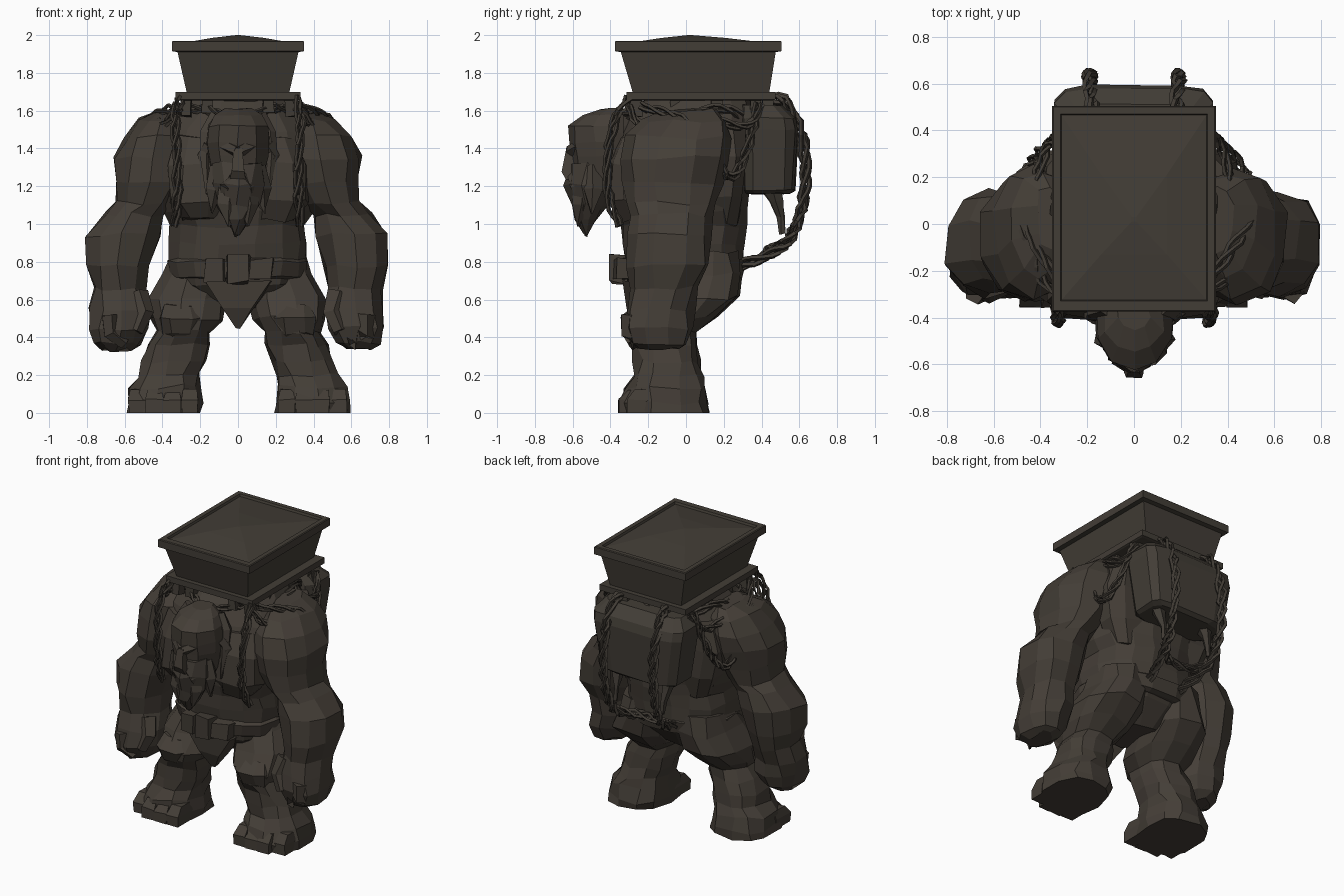
import bpy, bmesh, math, random
from mathutils import Vector

random.seed(7)

def mat(name, col):
    m = bpy.data.materials.new(name)
    m.diffuse_color = (*col, 1)
    return m

STONE = mat("dark stone skin", (0.058, 0.048, 0.038))
WOOD = mat("dark wood", (0.055, 0.047, 0.037))
VINE = mat("dark rope", (0.052, 0.044, 0.035))

def skin(name, rings, m, jit=0.0):
    """Join a list of equal-sized point rings into a capped, flat-shaded mesh."""
    bm = bmesh.new()
    rows = []
    for ring in rings:
        row = []
        for p in ring:
            j = Vector([random.uniform(-jit, jit) for _ in range(3)])
            if p[2] < 0.02:
                j.z = 0
            row.append(bm.verts.new(Vector(p) + j))
        rows.append(row)
    n = len(rows[0])
    for a, b in zip(rows, rows[1:]):
        for i in range(n):
            bm.faces.new((a[i], a[(i + 1) % n], b[(i + 1) % n], b[i]))
    bm.faces.new(rows[0])
    bm.faces.new(rows[-1])
    bmesh.ops.recalc_face_normals(bm, faces=bm.faces)
    me = bpy.data.meshes.new(name)
    bm.to_mesh(me)
    bm.free()
    me.materials.append(m)
    ob = bpy.data.objects.new(name, me)
    bpy.context.collection.objects.link(ob)
    return ob

def loft(name, secs, n=10, m=STONE, jit=0.012, s=1, e=0.8):
    """Stack of horizontal sections (cx, cy, z, rx, ry); e < 1 is boxy, e > 1 pointed."""
    rings = []
    for cx, cy, z, rx, ry in secs:
        ring = []
        for i in range(n):
            a = 2 * math.pi * (i + 0.5) / n
            c, d = math.cos(a), math.sin(a)
            ring.append((s * (cx + rx * math.copysign(abs(c) ** e, c)),
                         cy + ry * math.copysign(abs(d) ** e, d), z))
        rings.append(ring)
    return skin(name, rings, m, jit)

def rects(name, secs, m=WOOD, jit=0.0):
    """Stack of rectangles: (z, x0, x1, y0, y1)."""
    return skin(name, [[(x0, y0, z), (x1, y0, z), (x1, y1, z), (x0, y1, z)]
                       for z, x0, x1, y0, y1 in secs], m, jit)

def box(name, x0, x1, y0, y1, z0, z1, m=WOOD, jit=0.0):
    return rects(name, [(z0, x0, x1, y0, y1), (z1, x0, x1, y0, y1)], m, jit)

def tube(name, pts, radii, n=5, m=STONE, jit=0.0):
    pts = [Vector(p) for p in pts]
    rings = []
    for i, p in enumerate(pts):
        t = (pts[min(i + 1, len(pts) - 1)] - pts[max(i - 1, 0)]).normalized()
        ref = Vector((0.31, 0.17, 0.93)) if abs(t.z) < 0.8 else Vector((0.95, 0.2, 0.1))
        u = t.cross(ref).normalized()
        v = t.cross(u)
        r = radii[i] if isinstance(radii, (list, tuple)) else radii
        rings.append([p + r * (u * math.cos(2 * math.pi * k / n) + v * math.sin(2 * math.pi * k / n))
                      for k in range(n)])
    return skin(name, rings, m, jit)

def rope(name, ctrl, rad=0.02, s=1):
    """Three strands twisted round a smooth path."""
    c = [Vector((p[0] * s, p[1], p[2])) for p in ctrl]
    c = [2 * c[0] - c[1]] + c + [2 * c[-1] - c[-2]]
    path = []
    for p0, p1, p2, p3 in zip(c, c[1:], c[2:], c[3:]):
        k = max(2, int((p2 - p1).length / 0.03))
        for i in range(k):
            t = i / k
            path.append(0.5 * (2 * p1 + (p2 - p0) * t + (2 * p0 - 5 * p1 + 4 * p2 - p3) * t * t
                               + (3 * p1 - p0 - 3 * p2 + p3) * t ** 3))
    path.append(c[-2])
    ref = Vector((0.61, 0.53, 0.59))
    for strand in range(3):
        pts = []
        for i, p in enumerate(path):
            t = (path[min(i + 1, len(path) - 1)] - path[max(i - 1, 0)]).normalized()
            u = t.cross(ref).normalized()
            v = t.cross(u)
            a = strand * 2.094 + i * 0.6
            r = rad * random.uniform(0.5, 1.2)
            pts.append(p + u * math.cos(a) * r + v * math.sin(a) * r)
        tube(name, pts, rad * 0.55, 4, VINE)

# torso
loft("torso", [(0, -.03, .56, .16, .15), (0, -.02, .68, .34, .26), (0, 0, .79, .37, .31),
               (0, -.01, .90, .37, .325), (0, -.01, .99, .36, .33), (0, -.02, 1.07, .40, .35),
               (0, -.02, 1.22, .44, .36), (0, -.02, 1.36, .45, .36), (0, .01, 1.49, .42, .35),
               (0, .04, 1.59, .33, .33), (0, .06, 1.66, .28, .30)], 16)

# belt, buckle and loincloth
loft("belt", [(0, -.01, .71, .34, .28), (0, -.01, .72, .365, .315),
              (0, -.01, .80, .375, .33), (0, -.01, .82, .36, .30)], 16, jit=.006)
box("belt_buckle", -.06, .06, -.40, -.30, .69, .83, STONE, .012)
for s in (-1, 1):
    box("belt_plate", s * .07, s * .18, -.375, -.29, .70, .82, STONE, .012)
rects("loincloth", [(.45, -.01, .01, -.27, -.24), (.55, -.08, .08, -.31, -.2),
                    (.70, -.18, .18, -.33, -.2)], STONE, .008)

for s in (-1, 1):
    # arms with shoulders and fists
    loft("arm", [(.36, .02, 1.60, .06, .14), (.40, 0, 1.55, .12, .22), (.42, -.03, 1.46, .18, .28),
                 (.44, -.05, 1.35, .215, .285), (.46, -.07, 1.22, .19, .26), (.50, -.07, 1.11, .155, .23),
                 (.555, -.07, 1.05, .155, .21), (.61, -.08, .94, .195, .22), (.63, -.09, .78, .175, .22),
                 (.625, -.11, .66, .145, .18), (.62, -.14, .55, .165, .18), (.63, -.15, .45, .155, .18),
                 (.64, -.15, .37, .12, .15), (.64, -.15, .335, .07, .10)], 10, jit=.014, s=s, e=.9)
    tube("thumb", [(s * .53, -.22, .63), (s * .50, -.26, .53), (s * .54, -.28, .43)],
         [.06, .055, .04], 5, jit=.004)
    tube("curled_fingers", [(s * .68, -.29, .52), (s * .67, -.29, .42), (s * .60, -.27, .37)],
         [.05, .05, .04], 5, jit=.006)
    # legs
    loft("leg", [(.20, .06, .85, .16, .22), (.225, .05, .73, .175, .25), (.265, .01, .61, .205, .27),
                 (.275, -.08, .50, .19, .24), (.29, -.13, .43, .15, .18), (.315, -.11, .36, .17, .17),
                 (.34, -.10, .27, .17, .175), (.36, -.10, .20, .165, .185), (.39, -.105, .14, .185, .215),
                 (.395, -.11, .05, .20, .235), (.395, -.11, 0, .20, .235)], 11, s=s, jit=.014)
    for i in range(4):
        x = s * (.255 + i * .093)
        y = -.355 + (.04 if i == 3 else 0)
        rects("toe", [(0, x - .044, x + .044, y, -.15), (.07, x - .046, x + .046, y, -.15),
                      (.125, x - .035, x + .035, y + .05, -.15)], STONE, .005)
    # knee cap
    loft("knee", [(.30, -.22, .57, .09, .06), (.30, -.26, .50, .12, .09), (.30, -.24, .42, .11, .07),
                  (.30, -.2, .37, .07, .05)], 8, s=s, jit=.008)
    # chest slab
    loft("chest_muscle", [(.18, -.26, 1.02, .12, .10), (.20, -.28, 1.12, .18, .12),
                          (.20, -.28, 1.32, .18, .12), (.18, -.24, 1.46, .14, .10)], 9, s=s, jit=.016)
    # broad muscles at the back of the shoulders
    loft("back_muscle", [(.22, .18, 1.00, .10, .09), (.26, .20, 1.15, .14, .11), (.28, .21, 1.35, .16, .11),
                         (.26, .20, 1.52, .13, .12)], 8, s=s)

# head
loft("head", [(0, -.38, 1.61, .07, .07), (0, -.42, 1.575, .13, .13), (0, -.44, 1.52, .165, .18),
              (0, -.43, 1.43, .175, .19), (0, -.42, 1.36, .165, .19), (0, -.43, 1.25, .14, .17),
              (0, -.46, 1.17, .12, .12)], 10, jit=.006, e=1.05)
rects("nose", [(1.24, -.04, .04, -.635, -.52), (1.28, -.035, .035, -.66, -.52),
               (1.40, -.02, .02, -.63, -.52)], STONE, .004)
# beard mass
loft("beard", [(0, -.48, 1.32, .14, .14), (0, -.51, 1.21, .145, .13), (0, -.51, 1.10, .115, .095),
               (0, -.53, 1.02, .06, .06), (-.005, -.53, .935, .006, .006)], 10, jit=.012, e=1.05)
for s in (-1, 1):
    # brow and ears
    tube("brow", [(s * .005, -.615, 1.385), (s * .07, -.56, 1.415), (s * .135, -.49, 1.44)],
         [.03, .035, .02], 5)
    tube("ear", [(s * .15, -.40, 1.42), (s * .185, -.38, 1.36), (s * .175, -.40, 1.27)], [.04, .035, .012], 5)
    # moustache, beard and side locks
    tube("moustache", [(s * .02, -.60, 1.25), (s * .06, -.57, 1.20), (s * .08, -.55, 1.10)],
         [.035, .04, .006], 5, jit=.004)
    tube("beard_lock", [(s * .10, -.49, 1.30), (s * .125, -.49, 1.18), (s * .14, -.50, 1.06)],
         [.05, .05, .006], 5, jit=.006)
    tube("beard_lock", [(s * .05, -.54, 1.22), (s * .06, -.55, 1.10), (s * .05, -.57, .99)],
         [.05, .055, .006], 5, jit=.006)
    tube("hair_lock", [(s * .12, -.36, 1.58), (s * .165, -.37, 1.48), (s * .175, -.39, 1.36), (s * .165, -.42, 1.16)],
         [.03, .04, .035, .006], 5, jit=.005)

# tray carried on the back, with mounded top
rects("tray", [(1.69, -.27, .27, -.28, .44), (1.91, -.32, .32, -.345, .475),
               (1.915, -.35, .35, -.375, .505), (1.965, -.35, .35, -.375, .505),
               (1.97, -.345, .345, -.37, .50), (1.97, -.315, .315, -.33, .47),
               (1.955, -.31, .31, -.325, .465)])
rects("tray_mound", [(1.95, -.31, .31, -.325, .465), (1.955, -.31, .31, -.325, .465),
                     (1.985, -.14, .14, -.13, .21), (2.0, -.01, .01, .01, .03)])
rects("tray_base", [(1.655, -.32, .32, -.305, .46), (1.66, -.33, .33, -.315, .475),
                    (1.70, -.33, .33, -.315, .475)])
# pegs under the tray
for s in (-1, 1):
    for y in (-.26, -.05, .16, .37):
        box("tray_peg", s * .25, s * .30, y - .03, y + .03, 1.57, 1.66, jit=.006)
    for y in (-.27, .43):
        box("tray_peg", s * .13, s * .19, y - .03, y + .03, 1.59, 1.66, jit=.006)

# back pack with chamfered corners
loft("back_pack", [(0, .43, 1.16, .26, .12), (0, .435, 1.18, .29, .145), (0, .44, 1.50, .345, .155),
                   (0, .435, 1.56, .345, .15), (0, .40, 1.63, .29, .11)], 12, WOOD, .005, e=.42)

for s in (-1, 1):
    # rope slung behind the pack, hung to the lower back
    rope("back_rope", [(.16, .42, 1.66), (.18, .52, 1.655), (.19, .60, 1.50), (.19, .635, 1.30), (.19, .61, 1.08),
                       (.18, .54, .91), (.15, .42, .83), (.12, .29, .78)], .024, s)
    tube("hanging_tassel", [(s * .19, .46, 1.18), (s * .19, .48, 1.12), (s * .18, .50, 1.04), (s * .18, .51, .95)],
         [.05, .035, .02, .015], 5, VINE, .006)
    # rope down the chest
    rope("chest_rope", [(.31, -.30, 1.67), (.33, -.38, 1.54), (.325, -.415, 1.35), (.32, -.41, 1.15),
                        (.335, -.35, .99)], .02, s)
    # rope loops over the shoulder
    rope("shoulder_rope", [(.32, -.24, 1.62), (.42, -.10, 1.59), (.50, .03, 1.53), (.505, .13, 1.42),
                           (.47, .22, 1.25), (.42, .29, 1.30), (.37, .34, 1.46), (.32, .38, 1.64)], .02, s)
    rope("shoulder_rope", [(.31, -.30, 1.62), (.39, -.24, 1.53), (.43, -.10, 1.55), (.42, .12, 1.55),
                           (.38, .32, 1.52), (.31, .40, 1.63)], .018, s)
# ropes tying the two sides together
rope("lower_back_rope", [(-.19, .52, .90), (-.08, .44, .86), (.08, .44, .86), (.19, .52, .90)], .02)
ring = []
for i in range(25):
    a = 2 * math.pi * i / 24
    ring.append((.335 * math.cos(a), .05 + .37 * math.sin(a), 1.585 + .03 * math.sin(5 * a)))
rope("neck_rope", ring, .02)
